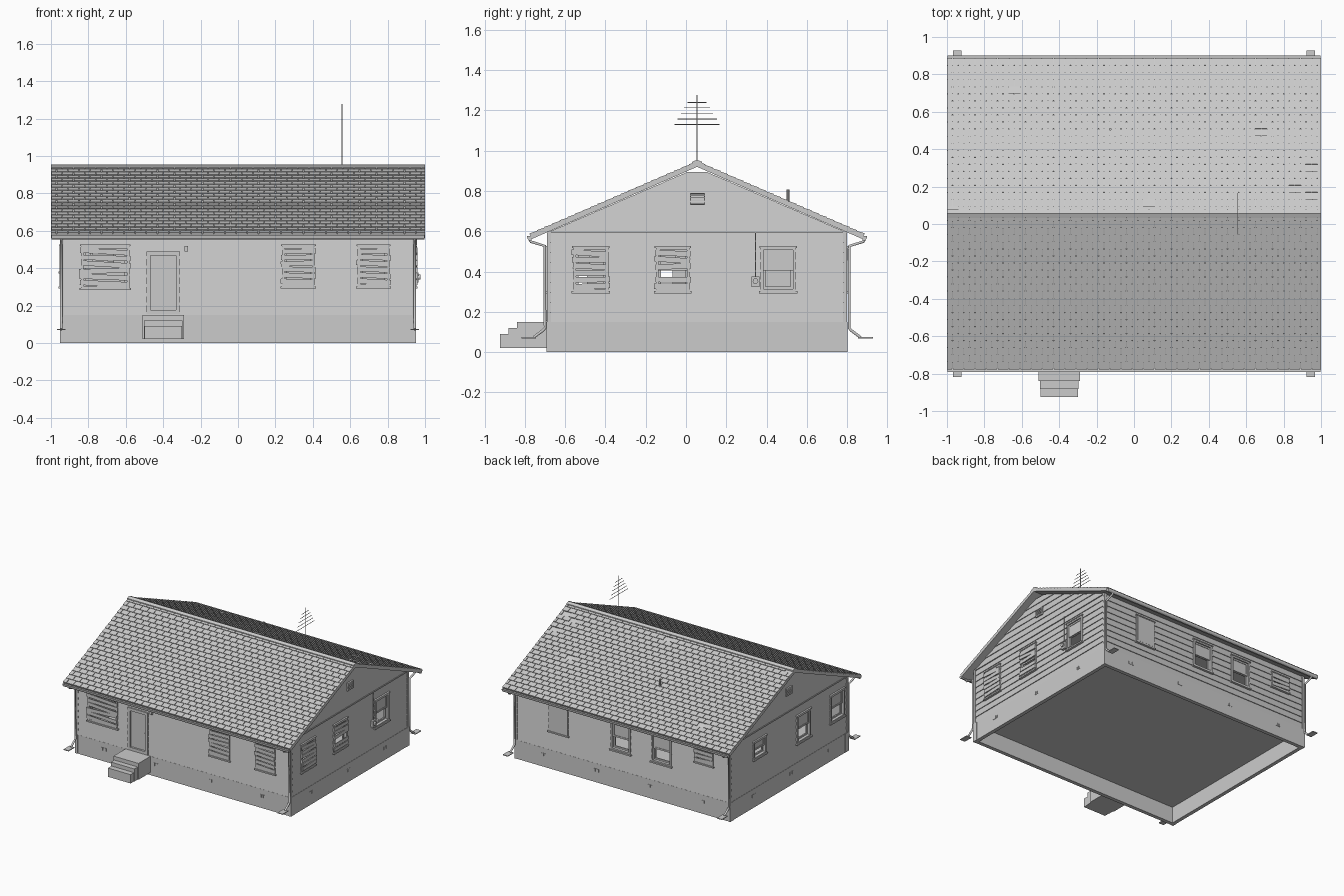
import bpy, bmesh, math, random
from mathutils import Matrix, Vector

if "Cube" in bpy.data.objects:
    bpy.data.objects.remove(bpy.data.objects["Cube"])

random.seed(4)
RY, TAN = 0.055, 0.36 / 0.83          # ridge y and roof slope
ID = Matrix.Identity(4)


def wall_frame(u, d, o):
    """Local axes of a wall: along, outward, up."""
    return Matrix(((u[0], d[0], 0, o[0]), (u[1], d[1], 0, o[1]), (0, 0, 1, 0), (0, 0, 0, 1)))


WALL = {
    "front": wall_frame((1, 0), (0, -1), (0, -0.688)),
    "back": wall_frame((1, 0), (0, 1), (0, 0.798)),
    "right": wall_frame((0, 1), (1, 0), (0.947, 0)),
    "left": wall_frame((0, 1), (-1, 0), (-0.947, 0)),
}


def box(bm, x, y, z, M=ID, rot=0.0):
    c = Vector((sum(x) / 2, sum(y) / 2, sum(z) / 2))
    S = Matrix.Diagonal((x[1] - x[0], y[1] - y[0], z[1] - z[0], 1))
    bmesh.ops.create_cube(bm, size=1, matrix=M @ Matrix.Translation(c) @ Matrix.Rotation(rot, 4, 'Y') @ S)


def rod(bm, p, q, r, n=8):
    p, q = Vector(p), Vector(q)
    R = (q - p).to_track_quat('Z', 'Y').to_matrix().to_4x4()
    bmesh.ops.create_cone(bm, cap_ends=True, segments=n, radius1=r, radius2=r, depth=(q - p).length,
                          matrix=Matrix.Translation((p + q) / 2) @ R)


def prism(bm, prof, x0, x1):
    a, b = ([bm.verts.new((x, y, z)) for y, z in prof] for x in (x0, x1))
    n = len(prof)
    bm.faces.new(a)
    bm.faces.new(b[::-1])
    for i in range(n):
        bm.faces.new((a[i], b[i], b[(i + 1) % n], a[(i + 1) % n]))


def finish(bm, name):
    bmesh.ops.recalc_face_normals(bm, faces=bm.faces)
    me = bpy.data.meshes.new(name)
    bm.to_mesh(me)
    bm.free()
    ob = bpy.data.objects.new(name, me)
    bpy.context.collection.objects.link(ob)
    return ob


def cut(ob, cutter):
    cutter.hide_render = True
    cutter.display_type = 'WIRE'
    m = ob.modifiers.new("cut", 'BOOLEAN')
    m.operation, m.solver, m.object = 'DIFFERENCE', 'EXACT', cutter


# foundation ring, corner piers and floor
bm = bmesh.new()
for s in (-1, 1):
    box(bm, sorted((s * 0.95, s * 0.92)), (-0.69, 0.80), (0, 0.15))
box(bm, (-0.92, 0.92), (-0.69, -0.66), (0, 0.15))
box(bm, (-0.92, 0.92), (0.77, 0.80), (0, 0.15))
for x in (-1, 1):
    for y0, y1 in ((-0.692, -0.65), (0.76, 0.802)):
        box(bm, sorted((x * 0.952, x * 0.93)), (y0, y1), (0, 0.15))
finish(bm, "foundation")
bm = bmesh.new()
box(bm, (-0.93, 0.93), (-0.67, 0.78), (0.13, 0.152))
finish(bm, "floor")

# crawlspace vents
bm = bmesh.new()
for sides, spots in ((("front", "back"), (-0.70, -0.24, 0.23, 0.70)), (("left", "right"), (-0.44, 0.03, 0.50))):
    for side in sides:
        for u in spots:
            for k in (-1, 0, 1):
                box(bm, (u + k * 0.016 - 0.006, u + k * 0.016 + 0.006), (0, 0.005), (0.085, 0.108), WALL[side])
finish(bm, "crawlspace_vents")

# lapped siding body, gables included
bm = bmesh.new()
loops, step = [], 0.447 / 9


def ring(z, o):
    h = 0.738 + o if z < 0.59 else (0.915 - z) / TAN + o * 0.5
    loops.append([bm.verts.new((sx * (0.942 + o), RY + sy * h, z)) for sx, sy in ((-1, -1), (1, -1), (1, 1), (-1, 1))])


for i in range(15):
    ring(0.15 + i * step, 0.006)
    ring(0.15 + (i + 1) * step, 0)
for a, b in zip(loops, loops[1:]):
    for i in range(4):
        bm.faces.new((a[i], a[(i + 1) % 4], b[(i + 1) % 4], b[i]))
bm.faces.new(loops[0])
bm.faces.new(loops[-1])
siding = finish(bm, "siding_walls")
bm = bmesh.new()
box(bm, (-0.918, 0.918), (-0.658, 0.768), (0.10, 0.575))
cut(siding, finish(bm, "interior_cutter"))

# windows: side, along range, height range, kind
WINDOWS = [
    ("front", -0.84, -0.58, 0.29, 0.52, "boards"), ("front", 0.235, 0.41, 0.30, 0.52, "boards"),
    ("front", 0.64, 0.81, 0.30, 0.52, "boards"),
    ("right", -0.56, -0.385, 0.30, 0.52, "boards"), ("right", -0.15, 0.02, 0.30, 0.52, "boards"),
    ("right", 0.37, 0.545, 0.30, 0.52, "sash"),
    ("back", 0.48, 0.65, 0.30, 0.52, "panel"), ("back", -0.07, 0.105, 0.30, 0.52, "sash"),
    ("back", -0.43, -0.255, 0.30, 0.52, "sash"), ("back", -0.80, -0.64, 0.40, 0.52, "boards"),
    ("left", 0.345, 0.505, 0.38, 0.52, "sash"), ("left", -0.215, -0.04, 0.30, 0.52, "sash"),
    ("left", -0.64, -0.465, 0.30, 0.52, "sash"),
]
DOOR = ("front", -0.49, -0.31, 0.155, 0.49)

# openings
bm = bmesh.new()
for side, a, b, lo, hi in [w[:5] for w in WINDOWS] + [DOOR]:
    box(bm, (a + 0.008, b - 0.008), (-0.1, 0.05), (lo + 0.008, hi - 0.008), WALL[side])
cut(siding, finish(bm, "opening_cutter"))


def frame(bm, M, a, b, lo, hi, t, d):
    for u in ((a, a + t), (b - t, b)):
        box(bm, u, d, (lo, hi), M)
    for z in ((lo, lo + t), (hi - t, hi)):
        box(bm, (a + t, b - t), d, z, M)


for n, (side, a, b, lo, hi, kind) in enumerate(WINDOWS):
    M, mid = WALL[side], (lo + hi) / 2
    bm = bmesh.new()
    frame(bm, M, a, b, lo, hi, 0.014, (-0.025, 0.007))
    box(bm, (a - 0.008, b + 0.008), (-0.01, 0.014), (lo - 0.008, lo + 0.003), M)
    box(bm, (a - 0.006, b + 0.006), (-0.01, 0.011), (hi - 0.002, hi + 0.006), M)
    frame(bm, M, a + 0.014, b - 0.014, mid - 0.006, hi - 0.014, 0.012, (-0.014, -0.004))
    frame(bm, M, a + 0.014, b - 0.014, lo + 0.014, mid + 0.006, 0.012, (-0.026, -0.015))
    if kind == "sash":
        box(bm, (a + 0.026, b - 0.026), (-0.010, -0.008), (mid, hi - 0.02), M)
    finish(bm, f"{side}_window_{n}")
    if kind == "panel":
        bm = bmesh.new()
        box(bm, (a + 0.01, b - 0.01), (-0.004, 0.008), (lo + 0.01, hi - 0.01), M)
        finish(bm, f"{side}_plywood_panel")
    elif kind == "boards":
        bm = bmesh.new()
        count = round((hi - lo) / 0.036)
        for k in range(count):
            if side == "right" and n == 4 and k == 2:
                continue
            z = lo + 0.014 + k * (hi - lo - 0.025) / count
            j = random.uniform(-0.01, 0.008)
            tilt = max(-0.07, min(0.07, random.gauss(0.02, 0.03)))
            box(bm, (a + j, b + j * 0.5 + 0.004), (0.007, 0.013), (z, z + 0.027), M, tilt)
        finish(bm, f"{side}_boards_{n}")

# front door and porch light
bm = bmesh.new()
F = WALL["front"]
frame(bm, F, *DOOR[1:], 0.022, (-0.025, 0.007))
box(bm, (-0.468, -0.332), (-0.02, -0.008), (0.17, 0.47), F)
rod(bm, (-0.345, -0.685, 0.31), (-0.345, -0.665, 0.31), 0.006)
finish(bm, "front_door")
bm = bmesh.new()
box(bm, (-0.285, -0.267), (0, 0.02), (0.49, 0.518), F)
finish(bm, "porch_light")

# front steps
bm = bmesh.new()
for x, y, z in ((0.11, -0.84, 0.15), (0.103, -0.882, 0.12), (0.10, -0.925, 0.09)):
    box(bm, (-0.40 - x, -0.40 + x), (y, -0.69), (0.02, z))
finish(bm, "front_steps")

# corner boards and gable trim
bm = bmesh.new()
for sx in (-1, 1):
    for sy in (-1, 1):
        box(bm, sorted((sx * 0.93, sx * 0.95)), sorted((RY + sy * 0.725, RY + sy * 0.745)), (0.15, 0.60))
    box(bm, sorted((sx * 0.93, sx * 0.951)), (-0.67, 0.78), (0.592, 0.602))
finish(bm, "wall_trim")

# roof slab with sloping fascia
bm = bmesh.new()
half = [(0.83, 0.582), (0.82, 0.562)]
prof = [(RY, 0.942)] + [(RY + y, z) for y, z in half] + [(RY, 0.92)] + [(RY - y, z) for y, z in half[::-1]]
prism(bm, prof, -1, 1)
finish(bm, "roof_slab")

# overlapping shingles
bm = bmesh.new()
ang, rows, pitch = math.atan(TAN), 22, 0.06
length = 0.83 / math.cos(ang)
for s in (-1, 1):
    out, nrm = Vector((0, s * math.cos(ang), -math.sin(ang))), Vector((0, s * math.sin(ang), math.cos(ang)))
    for r in range(rows):
        s0, s1 = r * length / rows, (r + 1) * length / rows
        for c in range(-1, 34):
            x0 = max(-1, -1 + (c + 0.5 * (r % 2)) * pitch + 0.002)
            x1 = min(1, -1 + (c + 1 + 0.5 * (r % 2)) * pitch - 0.002)
            if x1 - x0 < 0.01 or random.random() < 0.006 * (1 + s):
                continue
            vs = [bm.verts.new(Vector((x, RY, 0.942)) + out * d + nrm * h)
                  for x in (x0, x1) for d, h in ((s0, -0.001), (s0, 0.004), (s1, 0.008), (s1, -0.001))]
            for f in ((0, 1, 2, 3), (7, 6, 5, 4), (0, 4, 5, 1), (1, 5, 6, 2), (2, 6, 7, 3), (3, 7, 4, 0)):
                bm.faces.new([vs[i] for i in f])
finish(bm, "roof_shingles")

# ridge cap
bm = bmesh.new()
prism(bm, [(RY, 0.955), (RY + 0.024, 0.945), (RY + 0.024, 0.935), (RY - 0.024, 0.935), (RY - 0.024, 0.945)], -1, 1)
finish(bm, "ridge_cap")

# gutters, downspouts and outlets
for s, name in ((-1, "front"), (1, "back")):
    bm = bmesh.new()
    g = [(0.822, 0.575), (0.845, 0.577), (0.842, 0.562), (0.834, 0.554), (0.822, 0.554)]
    prism(bm, [(RY + s * y, z) for y, z in g], -0.997, 0.997)
    for x in (-0.945, 0.945):
        box(bm, (x - 0.022, x + 0.022), sorted((RY + s * 0.80, RY + s * 0.873)), (0.068, 0.074))
    finish(bm, name + "_gutter")
    for x in (-0.945, 0.945):
        cu = bpy.data.curves.new("downspout", 'CURVE')
        cu.dimensions, cu.bevel_depth, cu.bevel_resolution, cu.use_fill_caps = '3D', 0.008, 1, True
        sp = cu.splines.new('POLY')
        path = [(0.832, 0.56), (0.825, 0.548), (0.757, 0.527), (0.755, 0.12), (0.765, 0.108), (0.812, 0.073)]
        sp.points.add(len(path) - 1)
        for p, (y, z) in zip(sp.points, path):
            p.co = (x, RY + s * y, z, 1)
        ob = bpy.data.objects.new(f"{name}_downspout", cu)
        bpy.context.collection.objects.link(ob)

# louvred gable vents
for side in ("right", "left"):
    bm = bmesh.new()
    frame(bm, WALL[side], 0.02, 0.095, 0.73, 0.79, 0.006, (-0.006, 0.008))
    for k in range(4):
        box(bm, (0.026, 0.089), (-0.006, 0.006), (0.739 + k * 0.012, 0.746 + k * 0.012), WALL[side])
    finish(bm, side + "_gable_vent")

# electric meter and conduit
bm = bmesh.new()
box(bm, (0.325, 0.365), (-0.004, 0.018), (0.322, 0.376), WALL["right"])
rod(bm, (0.96, 0.345, 0.352), (0.976, 0.345, 0.352), 0.014, 12)
rod(bm, (0.953, 0.345, 0.376), (0.953, 0.345, 0.595), 0.003)
finish(bm, "electric_meter")

# roof vent pipe
bm = bmesh.new()
rod(bm, (-0.127, 0.507, 0.73), (-0.127, 0.507, 0.808), 0.007, 10)
finish(bm, "vent_pipe")

# aerial on the ridge
bm = bmesh.new()
rod(bm, (0.555, RY, 0.93), (0.555, RY, 1.277), 0.003, 6)
for z, w in ((1.13, 0.112), (1.158, 0.098), (1.186, 0.08), (1.213, 0.064), (1.24, 0.048)):
    rod(bm, (0.555, RY - w, z), (0.555, RY + w, z), 0.002, 6)
finish(bm, "aerial")
